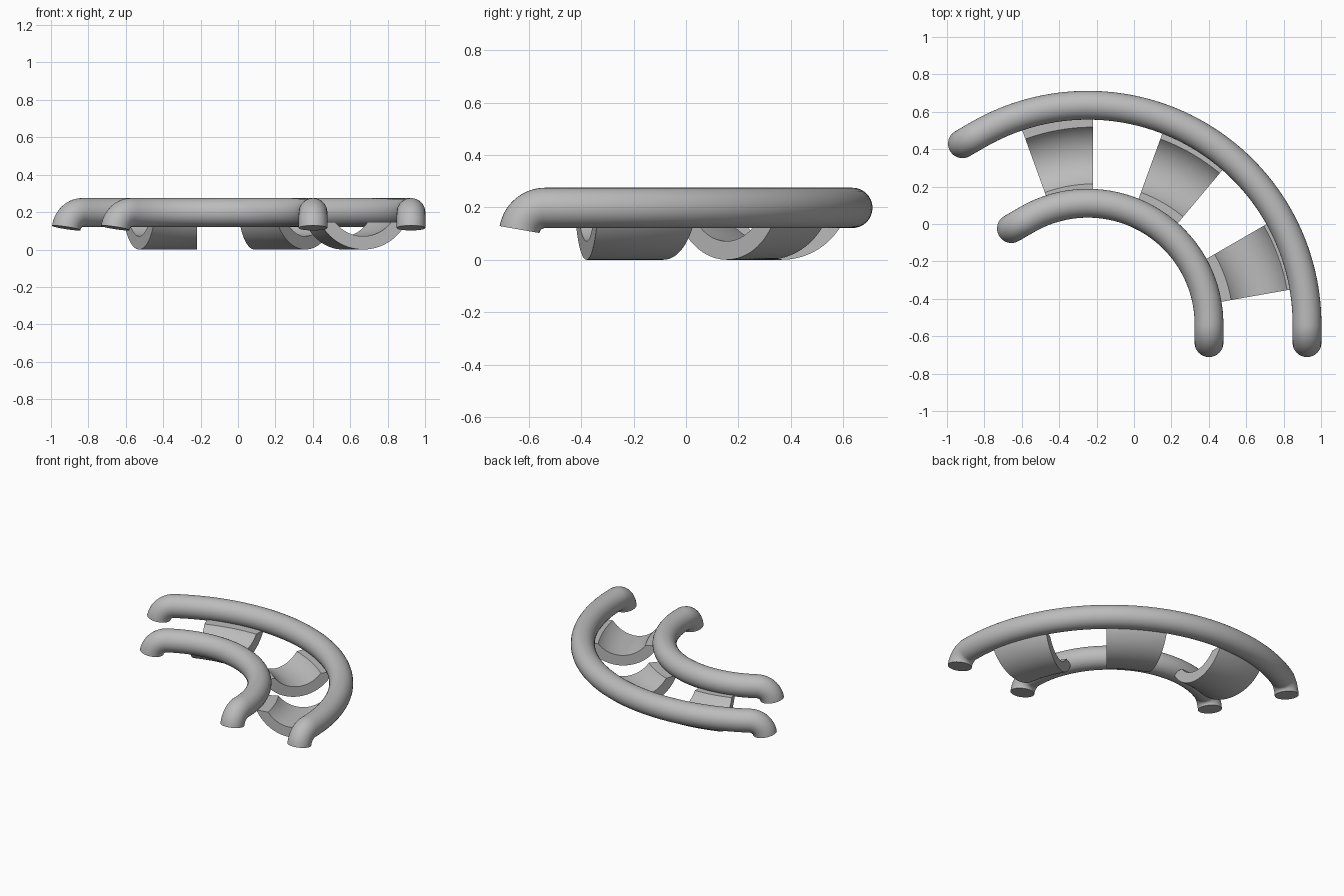
import bpy, bmesh
from math import sin, cos, radians, pi, acos
from mathutils import Vector

cube = bpy.data.objects.get("Cube")
if cube:
    bpy.data.objects.remove(cube)

grey = bpy.data.materials.new("plain grey")
grey.use_nodes = True
grey.diffuse_color = (0.5, 0.5, 0.5, 1)
grey.node_tree.nodes["Principled BSDF"].inputs["Base Color"].default_value = (0.5, 0.5, 0.5, 1)

UP = Vector((0, 0, 1))
TUBE = 0.077          # rail thickness radius
RAIL_Z = 0.198        # height of the rail centre line
BEND = 0.1            # radius of the downturned ends
BEND_ANGLE = radians(80)
SWEEP = radians(120)


def radial(a):
    return Vector((cos(a), sin(a), 0))


def skin(name, rings):
    """Join closed rings of points into a capped solid."""
    bm = bmesh.new()
    loops = [[bm.verts.new(p) for p in ring] for ring in rings]
    for r0, r1 in zip(loops, loops[1:]):
        n = len(r0)
        for i in range(n):
            j = (i + 1) % n
            bm.faces.new((r0[i], r0[j], r1[j], r1[i]))
    bm.faces.new(loops[0][::-1])
    bm.faces.new(loops[-1])
    bmesh.ops.recalc_face_normals(bm, faces=bm.faces)
    mesh = bpy.data.meshes.new(name)
    bm.to_mesh(mesh)
    bm.free()
    mesh.materials.append(grey)
    obj = bpy.data.objects.new(name, mesh)
    bpy.context.collection.objects.link(obj)
    bpy.ops.object.select_all(action='DESELECT')
    obj.select_set(True)
    bpy.context.view_layer.objects.active = obj
    bpy.ops.object.shade_smooth_by_angle(angle=radians(35))
    return obj


def rail(name, radius, sides=32, steps=64, bend_steps=14):
    """Round tube along an arc, with both ends bent downwards."""
    centre = Vector((-0.247, -0.537, RAIL_Z))

    def ring(a, bend=0, direction=1):
        tangent = direction * Vector((-sin(a), cos(a), 0))
        c = centre + radius * radial(a) + BEND * (sin(bend) * tangent + (cos(bend) - 1) * UP)
        up = cos(bend) * UP + sin(bend) * tangent
        return [c + TUBE * (cos(t) * radial(a) + sin(t) * up)
                for t in (2 * pi * i / sides for i in range(sides))]

    bends = [BEND_ANGLE * i / bend_steps for i in range(1, bend_steps + 1)]
    rings = [ring(0, b, -1) for b in reversed(bends)]
    rings += [ring(SWEEP * i / steps) for i in range(steps + 1)]
    rings += [ring(SWEEP, b) for b in bends]
    return skin(name, rings)


def cradle(name, start, width=20, steps=12, arc_steps=32):
    """Curved trough slung between the rails, turned about the arc centre."""
    centre = Vector((-0.22, -0.537, 0))
    mid, outer, inner, top = 0.903, 0.261, 0.19, 0.147

    def arc(r):
        half = acos((outer - top) / r)
        angles = [half * (2 * i / arc_steps - 1) for i in range(arc_steps + 1)]
        return [(mid + r * sin(t), outer - r * cos(t)) for t in angles]

    profile = arc(outer) + arc(inner)[::-1]
    rings = []
    for i in range(steps + 1):
        d = radial(radians(start + width * i / steps))
        rings.append([centre + r * d + z * UP for r, z in profile])
    return skin(name, rings)


rail("outer_rail", 1.172)
rail("inner_rail", 0.648)
for label, start in (("front", 10), ("middle", 50), ("back", 90)):
    cradle(label + "_cradle", start)
